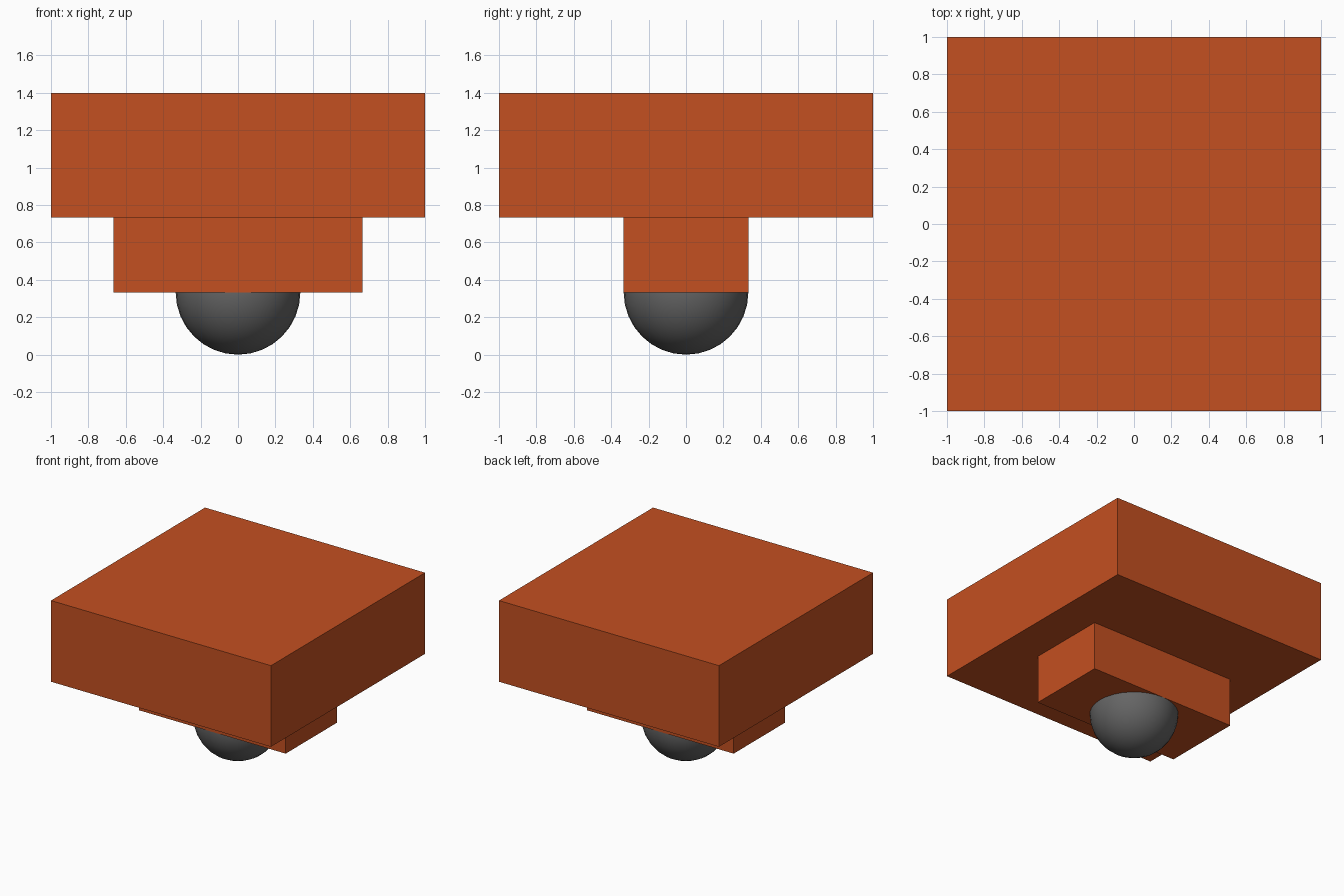
import bpy

if "Cube" in bpy.data.objects:
    bpy.data.objects.remove(bpy.data.objects["Cube"])


def material(name, color):
    m = bpy.data.materials.new(name)
    m.diffuse_color = (*color, 1)
    m.use_nodes = True
    m.node_tree.nodes["Principled BSDF"].inputs["Base Color"].default_value = m.diffuse_color
    return m


def box(name, size, z_bottom, mat):
    bpy.ops.mesh.primitive_cube_add(size=1, location=(0, 0, z_bottom + size[2] / 2))
    ob = bpy.context.object
    ob.name = name
    ob.scale = size
    bpy.ops.object.transform_apply(location=False, rotation=False, scale=True)
    ob.data.materials.append(mat)
    return ob


orange = material("orange", (0.55, 0.08, 0.015))
dark_grey = material("dark_grey", (0.13, 0.13, 0.13))
R = 1 / 3

# Large square slab on top, narrower bracket beneath it
box("top_slab", (2, 2, 2 * R), 0.4 + R, orange)
box("bracket", (4 * R, 2 * R, 0.4), R, orange)

# Ball whose upper half sits inside the bracket
bpy.ops.mesh.primitive_uv_sphere_add(segments=32, ring_count=16, radius=R, location=(0, 0, R))
ball = bpy.context.object
ball.name = "ball"
ball.data.materials.append(dark_grey)
bpy.ops.object.shade_smooth()
